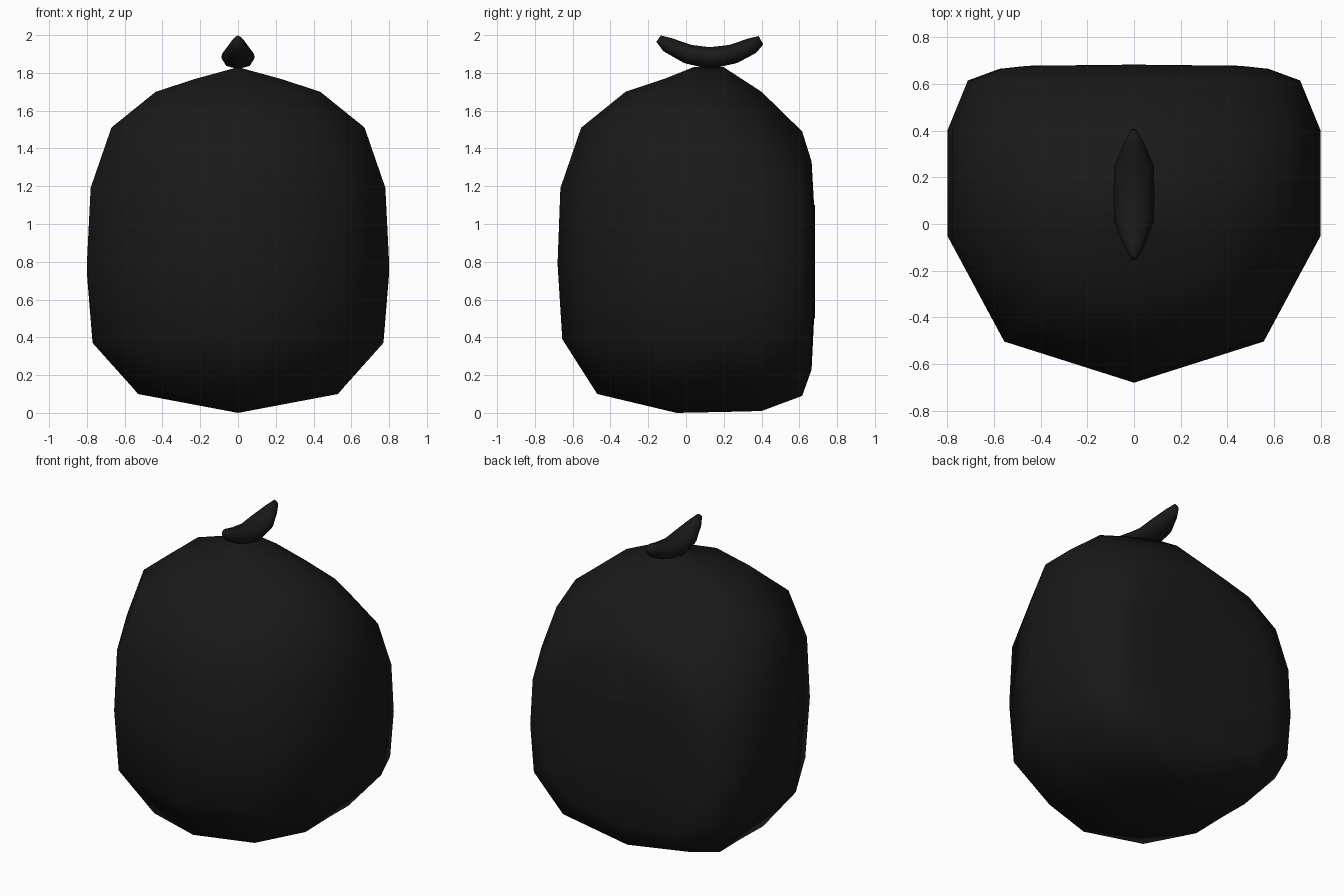
import bpy, bmesh, math

if "Cube" in bpy.data.objects:
    bpy.data.objects.remove(bpy.data.objects["Cube"])


def material(name, color):
    m = bpy.data.materials.new(name)
    m.diffuse_color = color
    m.use_nodes = True
    m.node_tree.nodes["Principled BSDF"].inputs["Base Color"].default_value = m.diffuse_color
    return m


dark = material("dark_fabric", (0.01, 0.01, 0.01, 1))


def loft(name, rings, cap=False):
    """Skin a list of closed rings with equal point counts."""
    bm = bmesh.new()
    vs = [[bm.verts.new(p) for p in r] for r in rings]
    n = len(rings[0])
    for a, b in zip(vs, vs[1:]):
        for i in range(n):
            j = (i + 1) % n
            bm.faces.new((a[i], a[j], b[j], b[i]))
    if cap:
        bm.faces.new(vs[0])
        bm.faces.new(vs[-1])
    bmesh.ops.remove_doubles(bm, verts=bm.verts, dist=0.0005)
    bmesh.ops.recalc_face_normals(bm, faces=bm.faces)
    me = bpy.data.meshes.new(name)
    bm.to_mesh(me)
    bm.free()
    me.materials.append(dark)
    me.shade_smooth()
    ob = bpy.data.objects.new(name, me)
    bpy.context.collection.objects.link(ob)
    return ob


# Body rows: height, half width, front y, y of widest point
TOP = 1.83
rows = [
    (0.00, 0.00, -0.05, -0.05),
    (0.10, 0.53, -0.47, -0.05),
    (0.39, 0.77, -0.655, -0.05),
    (0.79, 0.80, -0.68, -0.05),
    (1.19, 0.78, -0.665, -0.05),
    (1.51, 0.67, -0.555, -0.03),
    (1.70, 0.435, -0.32, 0.0),
    (1.77, 0.22, -0.11, 0.04),
    (TOP, 0.00, 0.04, 0.06),
]
# Back sections: y, width scale, lowest z, highest z
sections = [
    (0.20, 1.0, 0.005, TOP),
    (0.40, 1.0, 0.01, 1.70),
    (0.615, 0.89, 0.09, 1.49),
    (0.665, 0.72, 0.23, 1.33),
    (0.678, 0.57, 0.50, 1.10),
]
rings = []
for z, w, front, side in rows:
    half = [(0.695 * w, side + 0.72 * (front - side), z), (w, side, z)]
    for y, s, lo, hi in sections:
        half.append((w * s, y, lo + (hi - lo) * z / TOP))
    back = (0, 0.683, half[-1][2])
    left = [(-x, y, h) for x, y, h in reversed(half)]
    rings.append([(0, front, z)] + half + [back] + left)
loft("bag_body", rings)

# Curved top knot: y, bottom z, top z, half width, lean of the section
knot = [
    (-0.145, 1.965, 1.998, 0.015, 0.012),
    (-0.10, 1.915, 1.985, 0.042, 0.02),
    (0.01, 1.852, 1.948, 0.085, 0.02),
    (0.125, 1.82, 1.936, 0.088, 0.0),
    (0.25, 1.852, 1.948, 0.085, -0.02),
    (0.35, 1.905, 1.982, 0.042, -0.02),
    (0.397, 1.95, 1.995, 0.015, -0.012),
]
knot_rings = []
for y, lo, hi, w, lean in knot:
    ring = []
    for k in range(8):
        a = k * math.pi / 4
        s = math.sin(a)
        ring.append((w * math.cos(a), y + lean * s,
                     (lo + hi) / 2 + (hi - lo) / 2 * s))
    knot_rings.append(ring)
loft("top_knot", knot_rings, cap=True)
